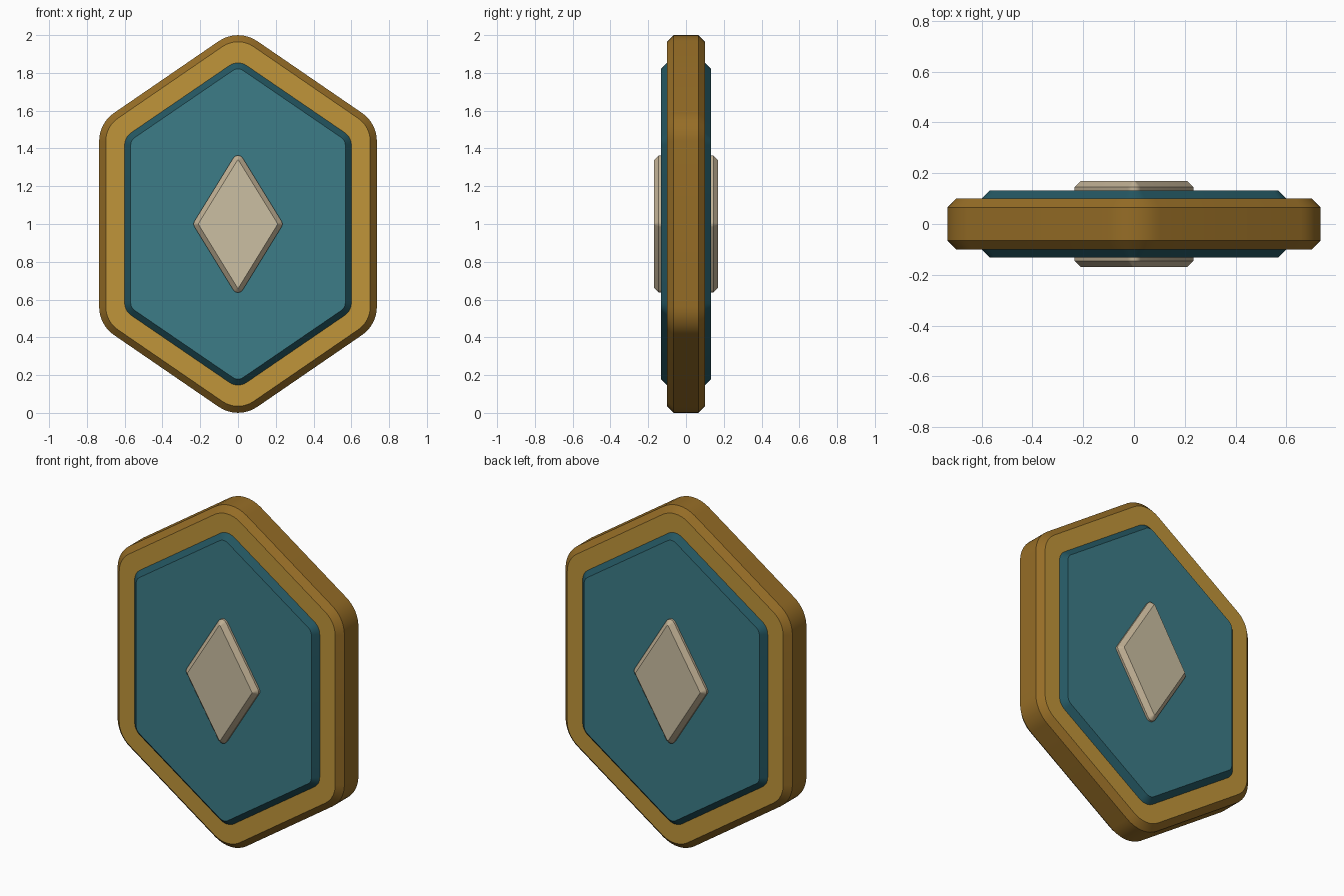
import bpy, bmesh, math
from mathutils import Vector

cube = bpy.data.objects.get("Cube")
if cube:
    bpy.data.objects.remove(cube, do_unlink=True)

MID_Z = 1.0


def material(name, rgb):
    """Flat material from 0-255 display values, stored as linear."""
    lin = [((c / 255 + 0.055) / 1.055) ** 2.4 for c in rgb] + [1.0]
    mat = bpy.data.materials.new(name)
    mat.use_nodes = True
    mat.diffuse_color = lin
    mat.node_tree.nodes["Principled BSDF"].inputs["Base Color"].default_value = lin
    return mat


def rounded_outline(corners, radius, inset, steps=8):
    """Counter-clockwise polygon with round corners, moved inward by inset."""
    points = []
    count = len(corners)
    for i, p in enumerate(corners):
        before = (p - corners[i - 1]).normalized()
        after = (corners[(i + 1) % count] - p).normalized()
        n1 = Vector((before.y, -before.x))
        n2 = Vector((after.y, -after.x))
        centre = p - radius * (n1 + n2) / (1 + n1.dot(n2))
        start = math.atan2(n1.y, n1.x)
        turn = math.acos(n1.dot(n2))
        for s in range(steps + 1):
            a = start + turn * s / steps
            points.append(centre + (radius - inset) * Vector((math.cos(a), math.sin(a))))
    return points


def chamfered_plate(name, corners, radius, depth, chamfer, face_mat, edge_mat):
    """Plate symmetric about y = 0 with chamfered front and back rims."""
    corners = [Vector(c) for c in corners]
    bm = bmesh.new()
    sections = [(-depth, chamfer), (chamfer - depth, 0),
                (depth - chamfer, 0), (depth, chamfer)]
    rings = [[bm.verts.new((p.x, y, p.y + MID_Z))
              for p in rounded_outline(corners, radius, inset)]
             for y, inset in sections]
    n = len(rings[0])
    for a, b in zip(rings, rings[1:]):
        for i in range(n):
            j = (i + 1) % n
            bm.faces.new((a[i], a[j], b[j], b[i]))
    bm.faces.new(rings[0])
    bm.faces.new(rings[-1])
    bmesh.ops.recalc_face_normals(bm, faces=bm.faces)
    # Flat front and back take the face colour, the rim the edge colour
    for f in bm.faces:
        f.material_index = 0 if abs(f.normal.y) > 0.95 else 1
    mesh = bpy.data.meshes.new(name)
    bm.to_mesh(mesh)
    bm.free()
    mesh.materials.append(face_mat)
    mesh.materials.append(edge_mat)
    obj = bpy.data.objects.new(name, mesh)
    bpy.context.collection.objects.link(obj)
    bpy.ops.object.select_all(action="DESELECT")
    obj.select_set(True)
    bpy.context.view_layer.objects.active = obj
    bpy.ops.object.shade_smooth_by_angle(angle=math.radians(30))
    return obj


def hexagon(half_width, side, apex):
    return [(half_width, -side), (half_width, side), (0, apex),
            (-half_width, side), (-half_width, -side), (0, -apex)]


def diamond(half_width, apex):
    return [(half_width, 0), (0, apex), (-half_width, 0), (0, -apex)]


gold = material("gold face", (192, 149, 58))
bronze = material("bronze edge", (150, 109, 38))
teal = material("teal face", (60, 124, 135))
dark_teal = material("dark teal edge", (36, 87, 98))
ivory = material("ivory face", (203, 191, 162))
tan = material("tan edge", (192, 176, 148))

# Outer frame, raised panel and central gem, each showing on both sides
chamfered_plate("frame", hexagon(0.735, 0.534, 1.038), 0.18, 0.10, 0.035, gold, bronze)
chamfered_plate("panel", hexagon(0.60, 0.46, 0.87), 0.08, 0.132, 0.032, teal, dark_teal)
chamfered_plate("gem", diamond(0.24, 0.39), 0.03, 0.17, 0.025, ivory, tan)
